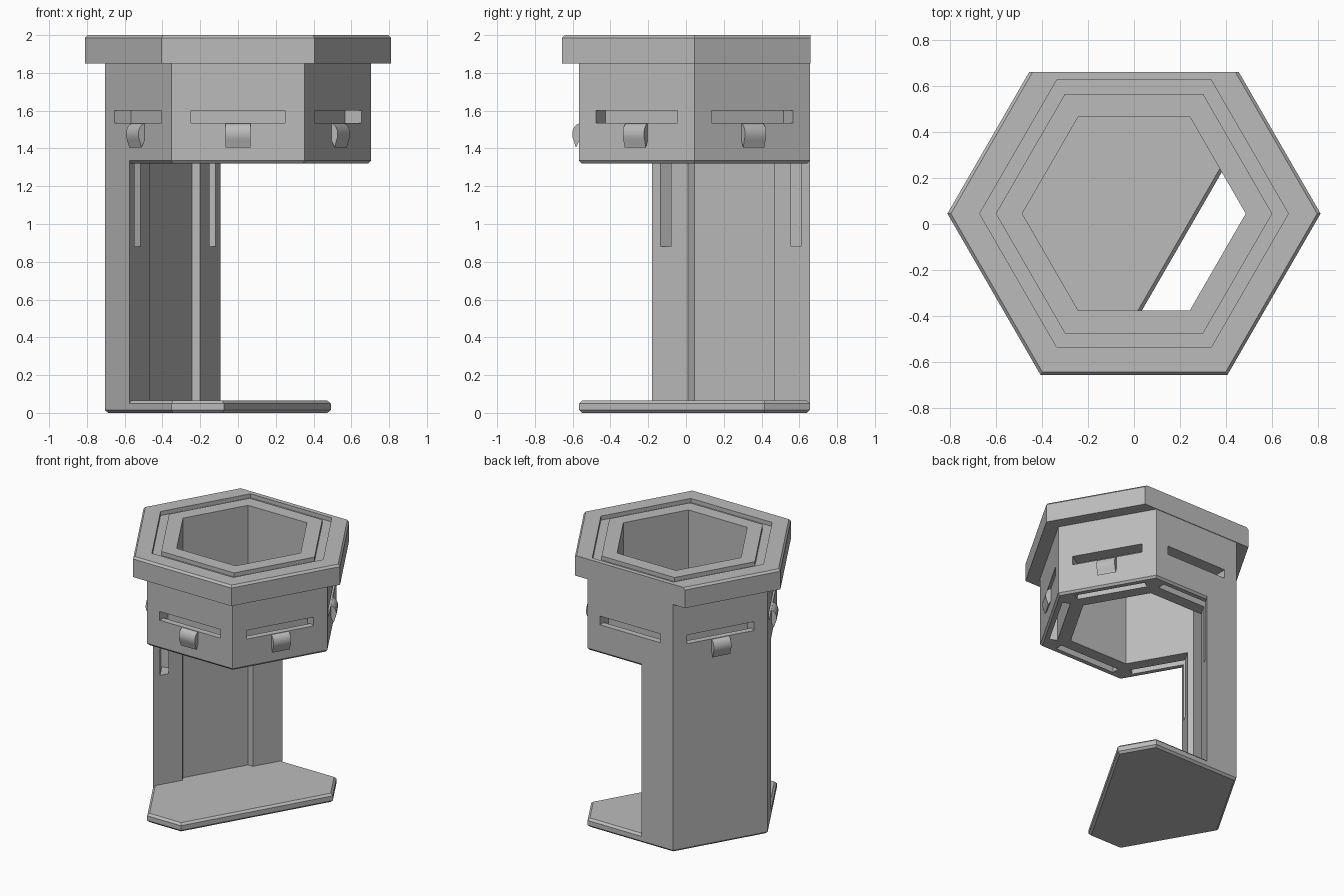
import bpy, bmesh
from math import radians, sin, cos, pi
from mathutils import Matrix, Vector

cube = bpy.data.objects.get("Cube")
if cube:
    bpy.data.objects.remove(cube, do_unlink=True)

CY = 0.045                       # hexagon axis in y
OUT, HOLE = 0.705, 0.485         # corner radii of the wall
SPLIT = Vector((-cos(pi / 6), sin(pi / 6), 0))   # direction of the column wall
AXIS = Vector((0, CY, 0))

grey = bpy.data.materials.new("plain grey")
grey.use_nodes = True
colour = (0.5, 0.5, 0.5, 1)
grey.diffuse_color = colour
grey.node_tree.nodes["Principled BSDF"].inputs["Base Color"].default_value = colour


def finish(bm, name):
    bmesh.ops.recalc_face_normals(bm, faces=bm.faces)
    mesh = bpy.data.meshes.new(name)
    bm.to_mesh(mesh)
    bm.free()
    mesh.materials.append(grey)
    obj = bpy.data.objects.new(name, mesh)
    bpy.context.collection.objects.link(obj)
    return obj


def hex_loft(profile, closed):
    """Six-sided loft through (corner radius, height) pairs."""
    bm = bmesh.new()
    rings = [[bm.verts.new((r * cos(k * pi / 3), CY + r * sin(k * pi / 3), z))
              for k in range(6)] for r, z in profile]
    pairs = list(zip(rings, rings[1:]))
    if closed:
        pairs.append((rings[-1], rings[0]))
    else:
        bm.faces.new(rings[0])
        bm.faces.new(rings[-1])
    for a, b in pairs:
        for k in range(6):
            n = (k + 1) % 6
            bm.faces.new((a[k], a[n], b[n], b[k]))
    bmesh.ops.recalc_face_normals(bm, faces=bm.faces)
    return bm


def slice_off(bm, point, normal):
    """Remove what lies beyond the plane and cap the opening."""
    cut = bmesh.ops.bisect_plane(bm, geom=bm.verts[:] + bm.edges[:] + bm.faces[:],
                                 plane_co=point, plane_no=normal, clear_outer=True)
    edges = [e for e in cut["geom_cut"] if isinstance(e, bmesh.types.BMEdge)]
    bmesh.ops.holes_fill(bm, edges=edges, sides=0)


def wall_parts(profile, half_width, angles):
    """Extrude a (distance, height) profile sideways on each given wall."""
    bm = bmesh.new()
    for a in angles:
        turn = Matrix.Translation(AXIS) @ Matrix.Rotation(radians(a), 4, 'Z')
        sides = [[bm.verts.new(turn @ Vector((d, s, z))) for d, z in profile]
                 for s in (-half_width, half_width)]
        for side in sides:
            bm.faces.new(side)
        for i in range(len(profile)):
            j = (i + 1) % len(profile)
            bm.faces.new((sides[0][i], sides[0][j], sides[1][j], sides[1][i]))
    return bm


def carve(obj, cutter):
    mod = obj.modifiers.new("pockets", 'BOOLEAN')
    mod.operation = 'DIFFERENCE'
    mod.solver = 'EXACT'
    mod.object = cutter
    dg = bpy.context.evaluated_depsgraph_get()
    mesh = bpy.data.meshes.new_from_object(obj.evaluated_get(dg))
    obj.modifiers.clear()
    obj.data = mesh


# Rim: grooved collar top, cut flush at the back
bm = hex_loft([(0.81, 1.85), (0.81, 1.985), (0.795, 2), (0.67, 2), (0.67, 1.97),
               (0.60, 1.97), (0.60, 2), (HOLE, 2), (HOLE, 1.85)], True)
slice_off(bm, (0, 0.66, 0), (0, 1, 0))
finish(bm, "rim")

# Collar: hexagonal tube with a chamfered lower edge
collar = finish(hex_loft([(OUT, 1.335), (OUT, 1.85), (HOLE, 1.85), (HOLE, 1.32),
                          (OUT - 0.015, 1.32)], True), "collar")

# Column: the tube continued downward on one wall and its corners;
# two cut ends are capped by slicing each half of the solid wall
bm = hex_loft([(OUT, 0.015), (OUT, 1.335), (HOLE, 1.335), (HOLE, 0.015)], True)
slice_off(bm, AXIS + SPLIT * 0.385, -SPLIT)
column = finish(bm, "column")

# Base plate: hexagon with one corner side sliced away, chamfered all round
bm = hex_loft([(OUT, 0), (OUT, 0.065)], False)
slice_off(bm, AXIS - SPLIT * 0.24, -SPLIT)
flat = [e for e in bm.edges if abs(e.verts[0].co.z - e.verts[1].co.z) < 1e-4]
bmesh.ops.bevel(bm, geom=flat, offset=0.015, segments=1, affect='EDGES')
finish(bm, "base_plate")

# Pockets open downward inside every wall, with a window slit to the outside
walls = [30 + 60 * k for k in range(6)]
pocket = [(0.51, 0.88), (0.565, 0.88), (0.565, 1.535), (0.7, 1.535), (0.7, 1.6), (0.51, 1.6)]
cutter = finish(wall_parts(pocket, 0.25, walls), "pocket_cutter")
cutter.hide_render = True
for part in (collar, column):
    carve(part, cutter)
bpy.data.objects.remove(cutter, do_unlink=True)

# Hooks: curled tabs below the windows, on every wall but the back
arc = [(0.605 + 0.042 * sin(t * pi / 10), 1.475 + 0.058 * cos(t * pi / 10)) for t in range(8)]
hook = arc + [(0.628, 1.405), (0.605, 1.45)]
hooks = finish(wall_parts(hook, 0.065, [a for a in walls if a != 90]), "hooks")
bpy.ops.object.select_all(action='DESELECT')
hooks.select_set(True)
bpy.context.view_layer.objects.active = hooks
bpy.ops.object.shade_smooth_by_angle(angle=radians(35))
